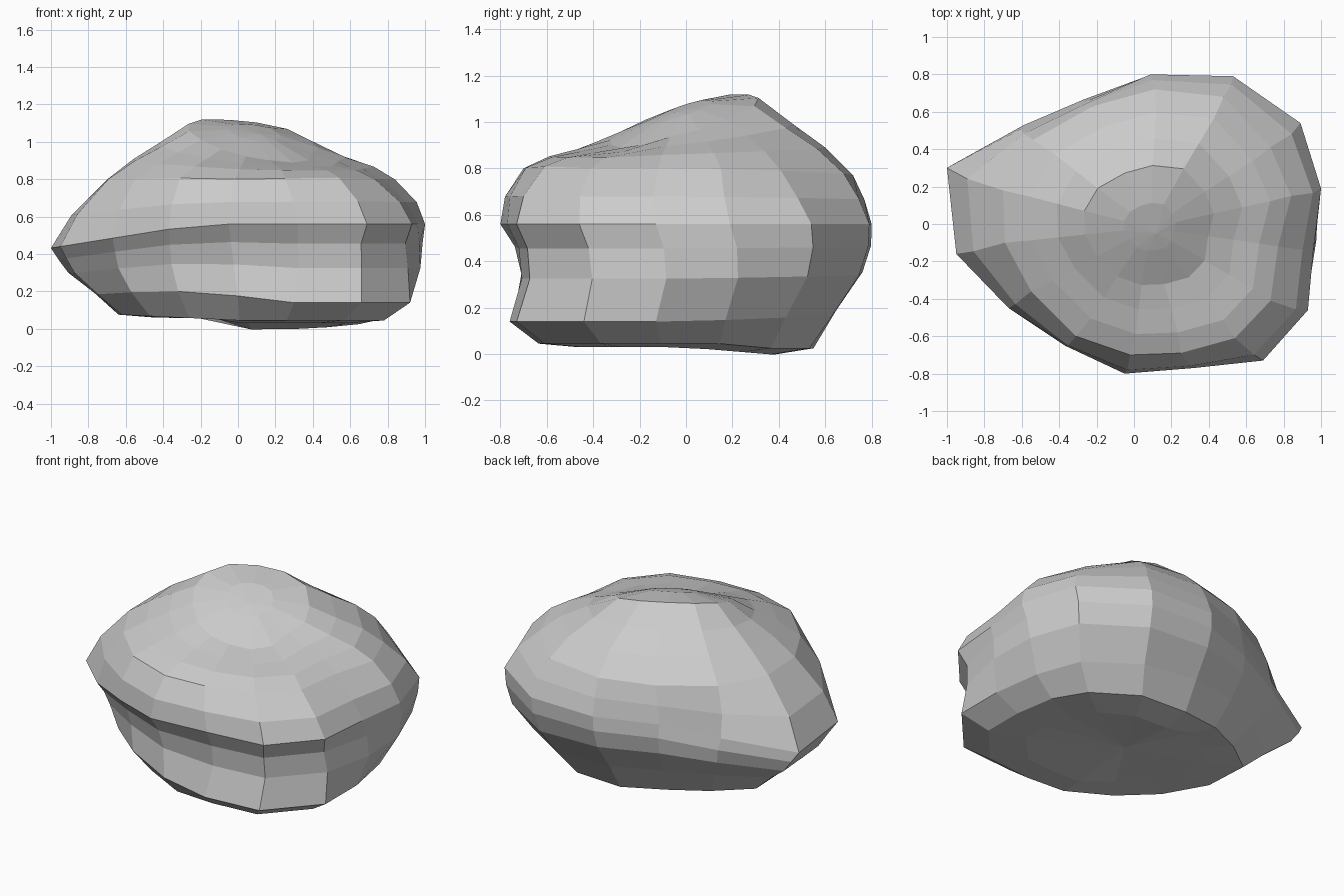
import bpy
from mathutils import Vector

if "Cube" in bpy.data.objects:
    bpy.data.objects.remove(bpy.data.objects["Cube"])

# Key outlines around the rock, counter-clockwise from the front left
belly_xy = [(-.37, -.65), (-.05, -.8), (.32, -.77), (.69, -.73), (.93, -.46),
            (.96, -.13), (1, .19), (.89, .54), (.53, .79), (.09, .8),
            (-.27, .65), (-.6, .51), (-1, .3), (-.95, -.16), (-.67, -.45)]
foot_xy = [(-.32, -.59), (0, -.74), (.3, -.76), (.66, -.73), (.92, -.44),
           (.92, -.13), (.87, .17), (.76, .43), (.45, .63), (.08, .65),
           (-.25, .57), (-.52, .44), (-.77, .25), (-.75, -.09), (-.57, -.38)]
shoulder_xy = [(-.31, -.6), (-.02, -.7), (.25, -.69), (.54, -.61), (.73, -.41),
               (.77, -.12), (.84, .15), (.73, .41), (.48, .68), (.11, .72),
               (-.22, .63), (-.54, .45), (-.7, .18), (-.69, -.1), (-.55, -.36)]


def outline(points, height):
    return [Vector((x, y, height(x, y))) for x, y in points]


def blend(a, b, t, scale=(1, 1), shift=(0, 0, 0)):
    ring = []
    for p, q in zip(a, b):
        v = p.lerp(q, t)
        ring.append(Vector((v.x * scale[0], v.y * scale[1], v.z)) + Vector(shift))
    return ring


def around(points, centre, factor, height):
    return [Vector((centre[0] + (p.x - centre[0]) * factor,
                    centre[1] + (p.y - centre[1]) * factor,
                    height(p.x, p.y))) for p in points]


belly = outline(belly_xy, lambda x, y: .56 + .16 * min(0, x + .2))
foot = outline(foot_xy, lambda x, y: .14 + .12 * min(.5, max(0, .3 - x)) + .04 * max(0, y)
               - .06 * max(0, -x - .5))
shoulder = outline(shoulder_xy, lambda x, y: .79 - .02 * x + .035 * max(0, x)
                   - .03 * max(0, y) + .01 * (y < -.5))

# Hollow band running under the front overhang
hollow_low = blend(foot, belly, .44, (1.04, 1), (0, .045, 0))
hollow_high = blend(foot, belly, .75, (1.02, 1), (0, .035, 0))
for v in hollow_low + hollow_high:
    if v.y < -.38 and v.x > .5:
        v.x *= .945
    if v.y < -.5:
        v.y += .012

# Tilted cap leaning up towards the back left
peak = (.09, -.02)
crown = around(shoulder, peak, .45,
               lambda x, y: min(1.12, 1.015 + .135 * y - .08 * x))
tip = around(shoulder, peak, .18, lambda x, y: 1.05 + .06 * y - .03 * x)
base = around(foot, (.05, .02), .84,
              lambda x, y: .045 - .04 * x * (x < 0) - .02 * (y > .3) * (x > -.2))
base_inner = around(foot, (.05, -.03), .6,
                    lambda x, y: .03 - .05 * max(0, y) * (x > -.2) + .03 * (x < -.2))

rings = [base_inner, base, foot, hollow_low, hollow_high, belly,
         blend(belly, shoulder, .45, (1.03, 1.02), (0, -.01, .01)),
         shoulder,
         blend(shoulder, crown, .33, (1.02, 1.02), (.01, 0, .012)),
         blend(shoulder, crown, .66, (1.01, 1.01), (.005, 0, .005)),
         crown, tip]

# Join the rings with quads and close both poles with fans
n = len(belly)
verts = [v for ring in rings for v in ring]
faces = [(r * n + i, r * n + (i + 1) % n, (r + 1) * n + (i + 1) % n, (r + 1) * n + i)
         for r in range(len(rings) - 1) for i in range(n)]
bottom, top = len(verts), len(verts) + 1
verts += [Vector((.05, -.03, .055)), Vector((.12, -.05, 1.04))]
last = (len(rings) - 1) * n
for i in range(n):
    j = (i + 1) % n
    faces += [(j, i, bottom), (last + i, last + j, top)]

mesh = bpy.data.meshes.new("rock")
mesh.from_pydata(verts, [], faces)
mesh.update()
rock = bpy.data.objects.new("rock", mesh)
bpy.context.collection.objects.link(rock)
